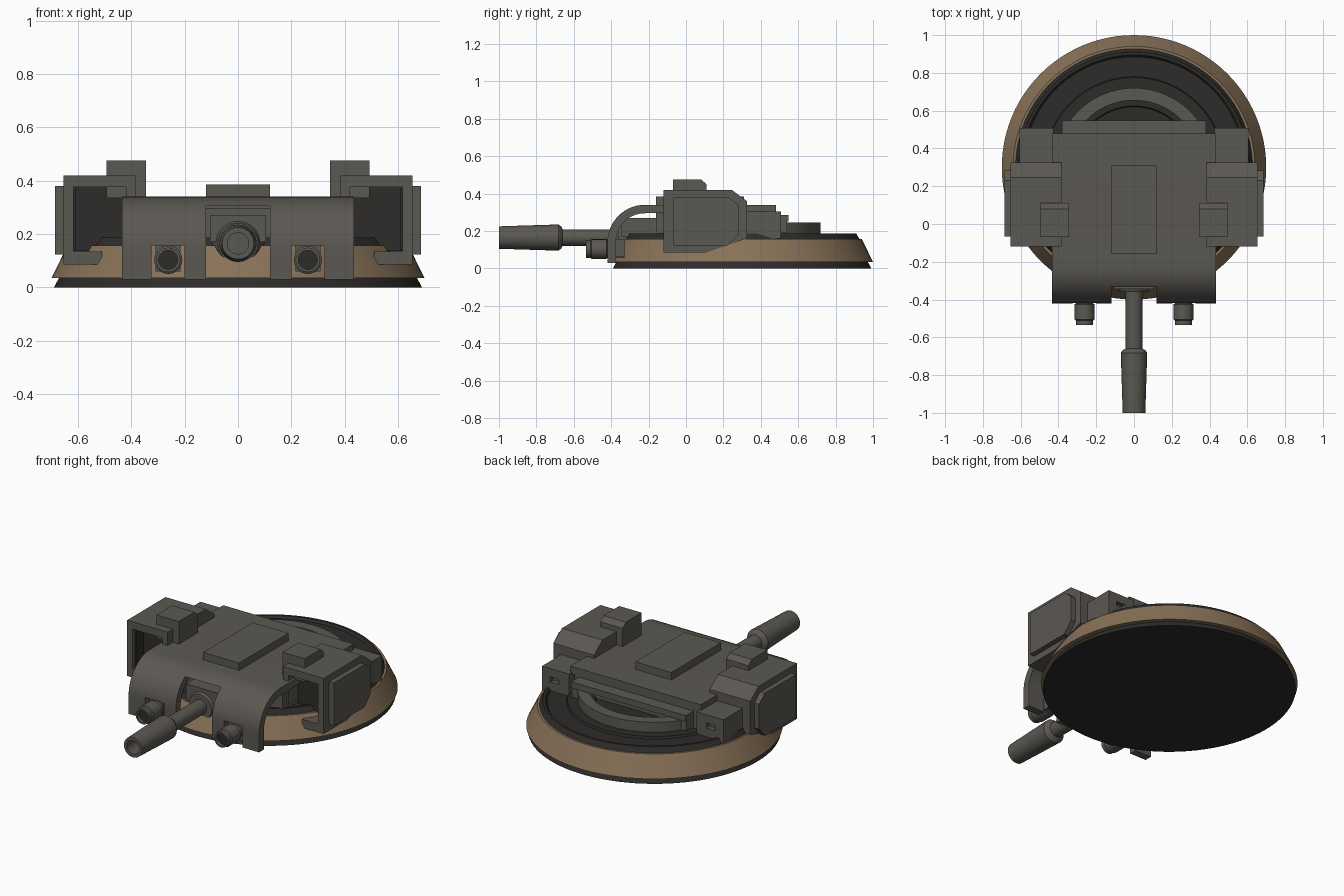
import bpy, bmesh, math
from mathutils import Vector

if "Cube" in bpy.data.objects:
    bpy.data.objects.remove(bpy.data.objects["Cube"])


def material(name, rgb):
    m = bpy.data.materials.new(name)
    m.diffuse_color = (*rgb, 1)
    m.use_nodes = True
    m.node_tree.nodes["Principled BSDF"].inputs["Base Color"].default_value = m.diffuse_color
    return m


GREY = material("armour_grey", (0.105, 0.098, 0.085))
DARK = material("dark_metal", (0.026, 0.025, 0.023))
TAN = material("sand_tan", (0.25, 0.17, 0.10))


def finish(name, bm, mat, smooth=False):
    bmesh.ops.recalc_face_normals(bm, faces=bm.faces)
    me = bpy.data.meshes.new(name)
    bm.to_mesh(me)
    bm.free()
    me.materials.append(mat)
    ob = bpy.data.objects.new(name, me)
    bpy.context.collection.objects.link(ob)
    if smooth:
        bpy.ops.object.select_all(action='DESELECT')
        bpy.context.view_layer.objects.active = ob
        ob.select_set(True)
        bpy.ops.object.shade_smooth_by_angle(angle=math.radians(30))
    return ob


def prism(name, x0, x1, profile, mat=GREY, smooth=False):
    """Extrude a (y, z) outline from x0 to x1."""
    bm = bmesh.new()
    face = bm.faces.new([bm.verts.new((x0, y, z)) for y, z in profile])
    new = bmesh.ops.extrude_face_region(bm, geom=[face])["geom"]
    bmesh.ops.translate(bm, vec=(x1 - x0, 0, 0),
                        verts=[v for v in new if isinstance(v, bmesh.types.BMVert)])
    return finish(name, bm, mat, smooth)


def box(name, x0, x1, y0, y1, z0, z1, mat=GREY):
    return prism(name, x0, x1, [(y0, z0), (y1, z0), (y1, z1), (y0, z1)], mat)


def lathe(name, profile, centre, axis, mat, n=64, closed=False):
    """Spin (radius, height) pairs about the z axis or the y axis."""
    bm = bmesh.new()
    c = Vector(centre)
    rows = []
    for r, h in profile:
        row = []
        for i in range(n if r > 0 else 1):
            a = math.tau * i / n
            u, v = r * math.cos(a), r * math.sin(a)
            row.append(bm.verts.new(c + Vector((u, v, h) if axis == 'z' else (u, h, v))))
        rows.append(row)
    pairs = list(zip(rows, rows[1:])) + ([(rows[-1], rows[0])] if closed else [])
    for a, b in pairs:
        for i in range(n):
            j = (i + 1) % n
            if len(a) == 1:
                bm.faces.new((a[0], b[i], b[j]))
            elif len(b) == 1:
                bm.faces.new((a[i], b[0], a[j]))
            else:
                bm.faces.new((a[i], b[i], b[j], a[j]))
    return finish(name, bm, mat, True)


def cut(target, cutters):
    for c in cutters:
        mod = target.modifiers.new("cut", 'BOOLEAN')
        mod.operation, mod.object, mod.solver = 'DIFFERENCE', c, 'EXACT'
        bpy.context.view_layer.objects.active = target
        bpy.ops.object.modifier_apply(modifier=mod.name)
        bpy.data.objects.remove(c)


# Round base: dark foot, tan skirt, dark deck and the raised turret ring
base = (0, 0.3, 0)
lathe("base_foot", [(0, 0), (0.69, 0), (0.672, 0.035), (0, 0.035)], base, 'z', DARK, 96)
lathe("base_skirt", [(0.66, 0.034), (0.70, 0.034), (0.64, 0.157), (0.60, 0.157)],
      base, 'z', TAN, 96, True)
lathe("base_deck", [(0.628, 0.156), (0.61, 0.186), (0.595, 0.186), (0.585, 0.172),
                    (0.48, 0.172), (0.475, 0.185), (0, 0.185)], base, 'z', DARK, 96)
lathe("turret_ring", [(0.42, 0.18), (0.42, 0.245), (0.355, 0.245), (0.355, 0.18)],
      base, 'z', GREY, 96, True)
lathe("inner_disc", [(0.355, 0.20), (0.325, 0.20), (0.32, 0.19), (0, 0.19)], base, 'z', DARK)

# Curved armour hood with slots for the lamps and the gun
arc = [math.radians(90 + 90 * i / 14) for i in range(15)]
outer = [(-0.22 + 0.2 * math.cos(a), 0.14 + 0.2 * math.sin(a)) for a in arc]
inner = [(-0.22 + 0.155 * math.cos(a), 0.14 + 0.155 * math.sin(a)) for a in reversed(arc)]
hood = prism("armour_hood", -0.435, 0.435,
             [(0.48, 0.34)] + outer + [(-0.42, 0.03), (-0.375, 0.03)] + inner + [(0.48, 0.295)],
             GREY, True)
cut(hood, [box("gun_slot", -0.12, 0.12, -0.6, -0.24, -0.1, 0.305),
           box("lamp_slot", 0.2, 0.325, -0.6, -0.3, -0.1, 0.157),
           box("lamp_slot", -0.325, -0.2, -0.6, -0.3, -0.1, 0.157)])

# Turret body, roof hatch and rear bar
box("turret_body", -0.41, 0.41, -0.16, 0.475, 0.17, 0.30)
box("roof_hatch", -0.12, 0.12, -0.16, 0.31, 0.33, 0.385)
box("rear_bar", -0.382, 0.382, 0.46, 0.548, 0.25, 0.286)

# Main gun with mantlet, barrel and hollow muzzle
cut(box("gun_mantlet", -0.105, 0.105, -0.345, -0.15, 0.17, 0.27), [])
lathe("mantlet_drum", [(0, -0.15), (0.1, -0.15), (0.1, -0.31), (0.075, -0.36), (0, -0.36)],
      (0, 0, 0.165), 'y', GREY, 32)
lathe("gun_barrel", [(0, -0.3), (0.044, -0.3), (0.044, -0.66), (0.06, -0.668), (0.07, -0.682),
                     (0.06, -1.0), (0.04, -1.0), (0.04, -0.9), (0, -0.9)],
      (0, 0, 0.165), 'y', GREY, 32)

for side, s in (("left", -1), ("right", 1)):
    # Front lamp with a dark lens and its bracket
    lamp = (s * 0.262, 0, 0.103)
    lathe(side + "_lamp", [(0, -0.33), (0.045, -0.33), (0.045, -0.42), (0.053, -0.425),
                           (0.053, -0.505), (0.046, -0.51), (0.046, -0.535), (0.036, -0.535),
                           (0.036, -0.51)], lamp, 'y', GREY, 24)
    lathe(side + "_lamp_lens", [(0.038, -0.515), (0, -0.515)], lamp, 'y', DARK, 24)
    box(side + "_lamp_bracket", s * 0.215, s * 0.31, -0.40, -0.33, 0.06, 0.157)

    # Side pod: hollow front with a dark back wall
    pod_side = [(-0.12, 0.085), (0.11, 0.085), (0.18, 0.11), (0.325, 0.16),
                (0.325, 0.36), (0.245, 0.42), (-0.12, 0.42)]
    pod = prism(side + "_pod", s * 0.385, s * 0.655, pod_side)
    cut(pod, [box("pod_hollow", s * 0.42, s * 0.618, -0.3, -0.01, 0.135, 0.376),
              box("pod_gap", s * 0.3, s * 0.51, -0.3, -0.01, 0.0, 0.20)])
    box(side + "_pod_back", s * 0.421, s * 0.617, -0.03, -0.005, 0.136, 0.375, DARK)
    box(side + "_pod_lining", s * 0.61, s * 0.619, -0.10, -0.01, 0.136, 0.375, DARK)
    # Outer panel with cut rear corners
    prism(side + "_pod_panel", s * 0.65, s * 0.686,
          [(-0.067, 0.123), (0.225, 0.123), (0.283, 0.185), (0.283, 0.335), (0.23, 0.38),
           (-0.067, 0.38)])
    # Raised sight box on the pod
    prism(side + "_sight_box", s * 0.345, s * 0.494,
          [(-0.07, 0.335), (0.11, 0.335), (0.11, 0.45), (0.08, 0.476), (-0.07, 0.476)])

    # Rear stowage box with a recessed slot and the bar's end post
    stowage = box(side + "_stowage_box", s * 0.425, s * 0.605, 0.30, 0.507, 0.16, 0.305)
    cut(stowage, [box("stowage_slot", s * 0.49, s * 0.55, 0.48, 0.6, 0.225, 0.255)])
    box(side + "_bar_post", s * 0.345, s * 0.382, 0.46, 0.54, 0.19, 0.26)
